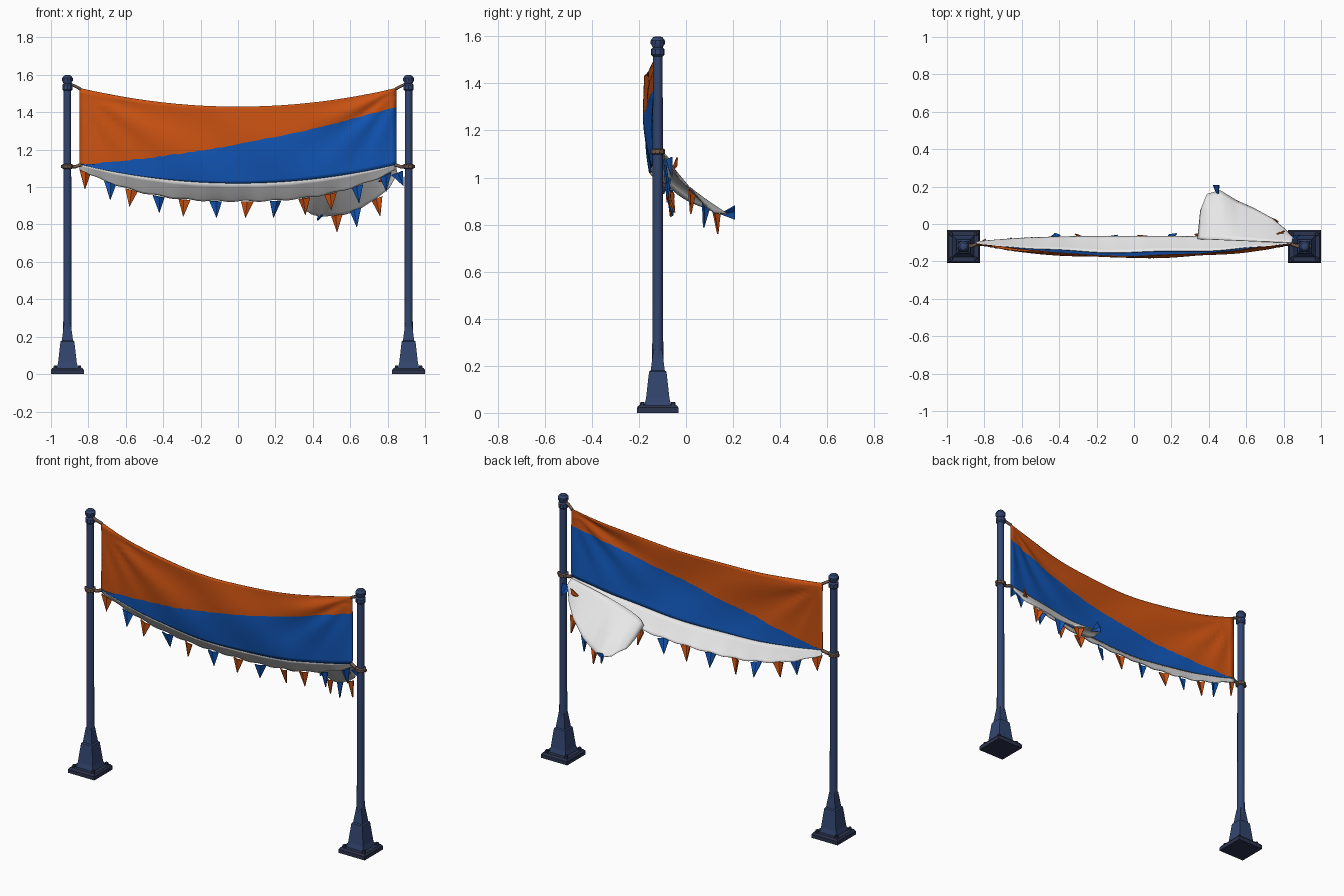
import bpy, bmesh, math, random
from mathutils import Vector

random.seed(4)
if "Cube" in bpy.data.objects:
    bpy.data.objects.remove(bpy.data.objects["Cube"])


def material(name, rgb):
    m = bpy.data.materials.new(name)
    m.use_nodes = True
    m.diffuse_color = (*rgb, 1)
    m.node_tree.nodes["Principled BSDF"].inputs["Base Color"].default_value = (*rgb, 1)
    return m


ORANGE = material("orange cloth", (0.6, 0.085, 0.006))
BLUE = material("blue cloth", (0.006, 0.095, 0.48))
WHITE = material("white cloth", (0.8, 0.8, 0.8))
NAVY = material("navy paint", (0.032, 0.06, 0.16))
DARK = material("dark navy", (0.025, 0.034, 0.075))
RUST = material("rusty metal", (0.16, 0.1, 0.075))


def make(name, bm, mats, smooth=0):
    bmesh.ops.recalc_face_normals(bm, faces=bm.faces[:])
    me = bpy.data.meshes.new(name)
    bm.to_mesh(me)
    bm.free()
    ob = bpy.data.objects.new(name, me)
    bpy.context.collection.objects.link(ob)
    for m in mats:
        me.materials.append(m)
    if smooth:
        bpy.ops.object.select_all(action="DESELECT")
        ob.select_set(True)
        bpy.context.view_layer.objects.active = ob
        bpy.ops.object.shade_smooth_by_angle(angle=math.radians(smooth))
    return ob


def lathe(name, profile, sides, center, mat, smooth=0):
    """Stack of regular rings (radius, z) with closed ends."""
    bm = bmesh.new()
    rings = []
    for r, z in profile:
        angles = [math.tau * (i + 0.5) / sides for i in range(sides)]
        rings.append([bm.verts.new((center[0] + r * math.cos(a),
                                    center[1] + r * math.sin(a), z)) for a in angles])
    for a, b in zip(rings, rings[1:]):
        for i in range(sides):
            j = (i + 1) % sides
            bm.faces.new((a[i], a[j], b[j], b[i]))
    bm.faces.new(rings[0])
    bm.faces.new(rings[-1])
    return make(name, bm, [mat], smooth)


def sheet(name, func, nu, nv, mats, rule=None):
    """Thin smooth cloth from func(s, t), with s and t running 0..1."""
    bm = bmesh.new()
    grid = [[bm.verts.new(func(i / nu, j / nv)) for j in range(nv + 1)] for i in range(nu + 1)]
    for i in range(nu):
        for j in range(nv):
            f = bm.faces.new((grid[i][j], grid[i + 1][j], grid[i + 1][j + 1], grid[i][j + 1]))
            if rule:
                f.material_index = rule(j)
    ob = make(name, bm, mats, 60)
    thick = ob.modifiers.new("thickness", "SOLIDIFY")
    thick.thickness = 0.004
    thick.offset = 0
    return ob


def rope(name, points, radius):
    cu = bpy.data.curves.new(name, "CURVE")
    cu.dimensions = "3D"
    cu.bevel_depth = radius
    cu.bevel_resolution = 1
    cu.use_fill_caps = True
    sp = cu.splines.new("POLY")
    sp.points.add(len(points) - 1)
    for p, co in zip(sp.points, points):
        p.co = (*co, 1)
    ob = bpy.data.objects.new(name, cu)
    bpy.context.collection.objects.link(ob)
    cu.materials.append(RUST)


# Posts with plates, pedestals, caps and ties
PY = -0.12
for side, sx in (("left", 1), ("right", -1)):
    c = (sx * 0.912, PY)
    q = math.sqrt(2)
    lathe(side + "_base_plate", [(0.088 * q, 0), (0.088 * q, 0.022), (0.08 * q, 0.033)], 4, c, DARK)
    lathe(side + "_pedestal", [(0.058 * q, 0.03), (0.05 * q, 0.06), (0.037 * q, 0.175),
                               (0.03 * q, 0.18), (0.018 * q, 0.27)], 4, c, NAVY)
    lathe(side + "_post", [(0.024, 0.16), (0.022, 0.6), (0.021, 1.55)], 10, c, NAVY, 40)
    lathe(side + "_cap", [(0.022, 1.515), (0.029, 1.522), (0.029, 1.545), (0.021, 1.553), (0.03, 1.568),
                          (0.03, 1.582), (0.02, 1.596), (0.008, 1.6)], 10, c, NAVY, 30)
    lathe(side + "_collar", [(0.024, 1.097), (0.031, 1.101), (0.031, 1.119), (0.024, 1.123)], 10, c, RUST, 30)
    for k in range(4):
        bx, by = (0.065 if k & 1 else -0.065), (0.065 if k & 2 else -0.065)
        lathe(f"{side}_bolt_{k + 1}", [(0.011, 0.03), (0.009, 0.046)], 6, (c[0] + bx, c[1] + by), DARK)
    rope(side + "_upper_tie", [(c[0], PY, 1.555), (sx * 0.875, PY, 1.542), (sx * 0.842, -0.108, 1.524)], 0.009)
    rope(side + "_lower_tie", [(c[0] + sx * 0.035, PY, 1.11), (sx * 0.87, -0.115, 1.108),
                               (sx * 0.84, -0.108, 1.12)], 0.01)

# Banner: sagging cloth, split diagonally into blue and orange
W = 0.847
ROWS = 14


def banner_y(u, v):
    k = 1 - u * u
    y = -0.107 - k * (0.045 + 0.02 * v + 0.06 * v * (1 - v))
    # creases fanning out of the upper corners
    for sx in (1, -1):
        dx, dz = abs(sx - u) * W, (1 - v) * 0.41
        d = math.hypot(dx, dz)
        a = math.atan2(dz, dx + 0.001)
        y += 0.011 * math.sin(a * 13 + sx) * min(1, d * 5) * math.exp(-d * 1.6) * (0.3 + 0.7 * v)
    return y + 0.004 * math.sin(u * 9 + v * 6) * k


def banner_at(s, t):
    u = 2 * s - 1
    low = 1.02 + 0.1 * u * u
    high = low + 0.41
    split = 1.12 + 0.31 * s - 0.046 * (1 - u * u)
    split = max(split, low + 0.006) + random.uniform(-0.003, 0.003)
    z = low + (split - low) * 2 * t if t <= 0.5 else split + (high - split) * (2 * t - 1)
    return (u * W, banner_y(u, (z - low) / 0.41), z)


sheet("banner", banner_at, 64, ROWS * 2, [BLUE, ORANGE], lambda j: int(j >= ROWS))


# White valance curling back under the banner
def hem(x):
    u = abs(x) / W
    return Vector((x, -0.065 - 0.03 * u ** 3, 0.925 + 0.17 * u ** 2.6))


def valance_at(s, t):
    u = 2 * s - 1
    top = Vector((u * W, banner_y(u, 0), 1.02 + 0.1 * u * u))
    p = top.lerp(hem(u * W), t)
    bulge = math.sin(math.pi * t) * (1 - u * u)
    return p + Vector((0, 0.008 * bulge, -0.012 * bulge + 0.004 * t * math.sin(u * 34)))


sheet("white_valance", valance_at, 64, 6, [WHITE])

# Wind-blown flap, lifted backwards at one end
EDGE = [Vector(p) for p in ((0.355, 0.07, 0.875), (0.39, 0.16, 0.855), (0.46, 0.18, 0.845), (0.55, 0.125, 0.845),
                            (0.64, 0.085, 0.88), (0.74, 0.03, 0.935), (0.81, -0.03, 1.0), (0.855, -0.08, 1.075))]


def flap_at(s, t):
    f = s * (len(EDGE) - 1)
    i = min(int(f), len(EDGE) - 2)
    free = EDGE[i].lerp(EDGE[i + 1], f - i)
    root = Vector((0.34 + 0.505 * s, -0.08 - 0.02 * s, 0.965 + 0.145 * math.sqrt(s)))
    p = root.lerp(free, t)
    bulge = math.sin(math.pi * t)
    return p + Vector((0, 0.015 * bulge * s, 0.004 * math.sin(s * 20) * t - 0.012 * bulge))


sheet("wind_blown_flap", flap_at, 28, 10, [WHITE])


# Bunting flags: creased triangles
flag_count = 0


def flag(top, tip, mat, across):
    global flag_count
    flag_count += 1
    top, tip, across = Vector(top), Vector(tip), Vector(across).normalized() * 0.033
    fold = (tip - top).cross(across).normalized() * 0.012
    bm = bmesh.new()
    a, m, b, e = [bm.verts.new(p) for p in (top - across, top + fold, top + across, tip)]
    bm.faces.new((a, m, e))
    bm.faces.new((m, b, e))
    ob = make(f"bunting_flag_{flag_count}", bm, [mat])
    thick = ob.modifiers.new("thickness", "SOLIDIFY")
    thick.thickness = 0.007
    thick.offset = 0


for i, x in enumerate((-0.82, -0.685, -0.57, -0.425, -0.285, -0.12, 0.05, 0.2, 0.355, 0.495, 0.64, 0.79)):
    p = hem(x)
    p.z -= 0.002
    lean = random.uniform(-0.012, 0.012)
    slope = (hem(x + 0.03).z - hem(x - 0.03).z) / 0.06
    mat = ORANGE if i in (0, 2, 4, 6, 8, 9) else BLUE
    flag(p, p + Vector((lean, random.uniform(-0.015, 0.02), -0.09)), mat,
         (1, random.uniform(-0.5, 0.5), slope))

# Flags along the free edge of the flap
flag((0.53, 0.13, 0.85), (0.53, 0.135, 0.76), ORANGE, (1, -0.5, 0.2))
flag((0.63, 0.085, 0.878), (0.635, 0.075, 0.787), BLUE, (1, -0.5, 0.4))
flag((0.745, 0.025, 0.938), (0.76, 0.02, 0.845), ORANGE, (1, -0.5, 0.5))
flag((0.44, 0.208, 0.85), (0.45, 0.145, 0.845), BLUE, (0.5, 0, 1))
flag((0.85, -0.07, 1.075), (0.885, -0.06, 1.005), BLUE, (1, 0.3, 0.4))
flag((0.80, -0.05, 1.055), (0.75, -0.06, 1.03), ORANGE, (0.2, 0.4, 1))
